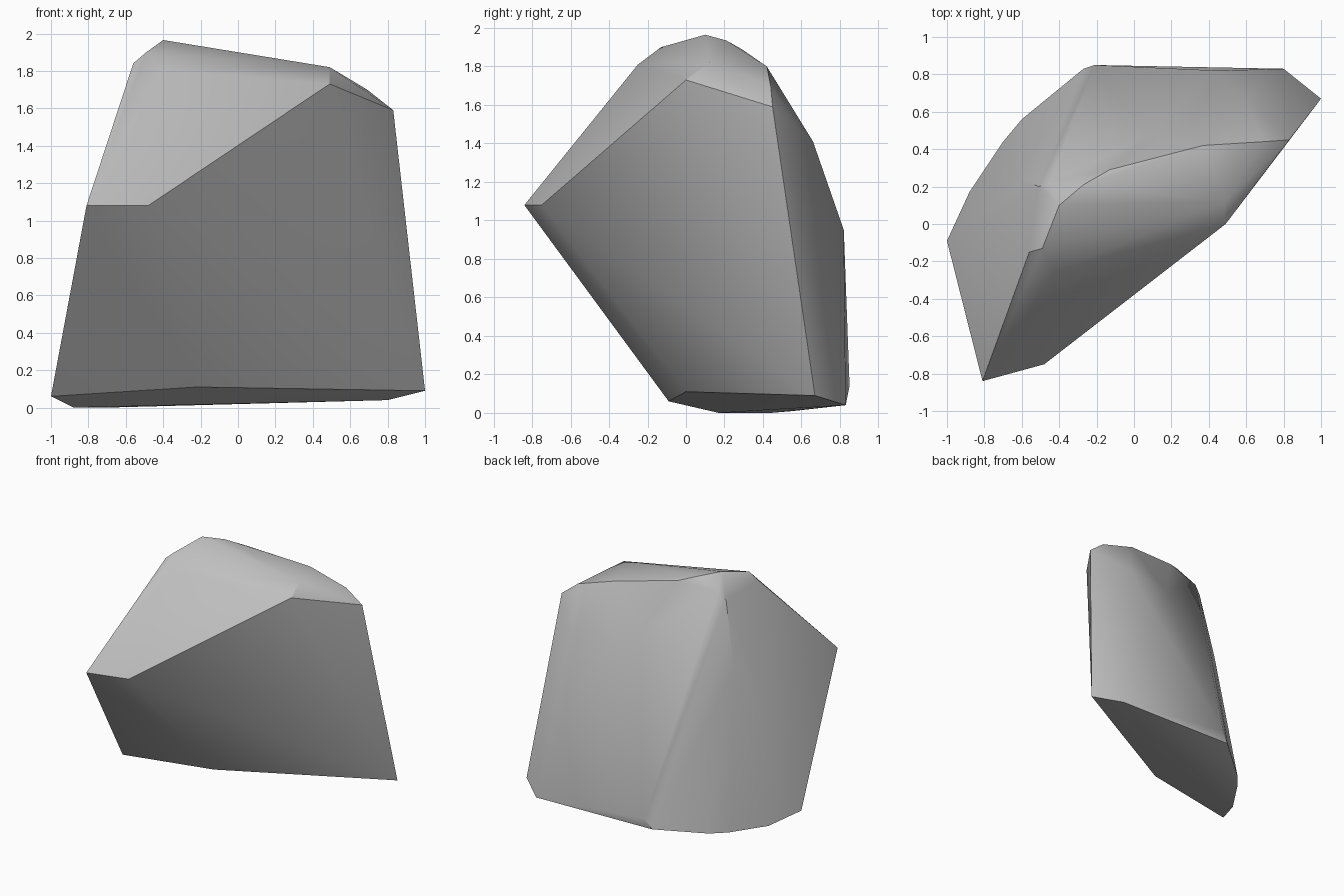
import bpy
import bmesh
import math

if "Cube" in bpy.data.objects:
    bpy.data.objects.remove(bpy.data.objects["Cube"], do_unlink=True)

# Stone colour
stone = bpy.data.materials.new("grey_stone")
stone.use_nodes = True
grey = (0.52, 0.52, 0.52, 1)
stone.diffuse_color = grey
stone.node_tree.nodes["Principled BSDF"].inputs["Base Color"].default_value = grey

# Corners of the rock, grouped by area
base = [(-1, -.09, .06), (-.88, .17, 0), (-.7, .44, 0), (-.6, .56, .01),
        (.8, .83, .04), (1, .67, .09), (-.22, 0, .11)]
front = [(-.81, -.84, 1.08), (-.48, -.75, 1.08), (.49, 0, 1.73), (.83, .45, 1.59)]
crest = [(-.56, -.15, 1.84), (-.49, -.13, 1.9), (-.42, -.25, 1.81), (-.4, .1, 1.965),
         (-.27, .21, 1.935), (.49, .12, 1.82), (.69, .44, 1.7)]
back = [(-.51, .2, 1.79), (-.62, .25, 1.25)]
# Rim and floor of the shallow hollow down the back
hollow_rim = [(-.27, .83, .06), (-.21, .85, .14), (.45, .82, .95), (.6, .66, 1.41),
              (.37, .42, 1.8), (-.13, .29, 1.89), (-.45, .22, 1.85)]
hollow_floor = (.07, .47, 1.49)

# Wrap the corners in one faceted skin
bm = bmesh.new()
for corner in base + front + crest + back:
    bm.verts.new(corner)
rim = {bm.verts.new(corner) for corner in hollow_rim}
bmesh.ops.convex_hull(bm, input=bm.verts[:])

# Open the skin inside the rim and fan it in to the hollow floor
inside = [f for f in bm.faces if rim.issuperset(f.verts)]
edges = {e for f in inside for e in f.edges}
border = [e for e in edges if sum(f in inside for f in e.link_faces) == 1]
bmesh.ops.delete(bm, geom=inside, context='FACES')
floor = bm.verts.new(hollow_floor)
for edge in border:
    bm.faces.new((*edge.verts, floor))
loose = [v for v in bm.verts if not v.link_faces]
bmesh.ops.delete(bm, geom=loose, context='VERTS')
bmesh.ops.recalc_face_normals(bm, faces=bm.faces[:])

mesh = bpy.data.meshes.new("rock")
bm.to_mesh(mesh)
bm.free()
mesh.materials.append(stone)
rock = bpy.data.objects.new("rock", mesh)
bpy.context.collection.objects.link(rock)

# Soft shading with crisp main edges
bpy.ops.object.select_all(action='DESELECT')
rock.select_set(True)
bpy.context.view_layer.objects.active = rock
bpy.ops.object.shade_smooth_by_angle(angle=math.radians(31))
